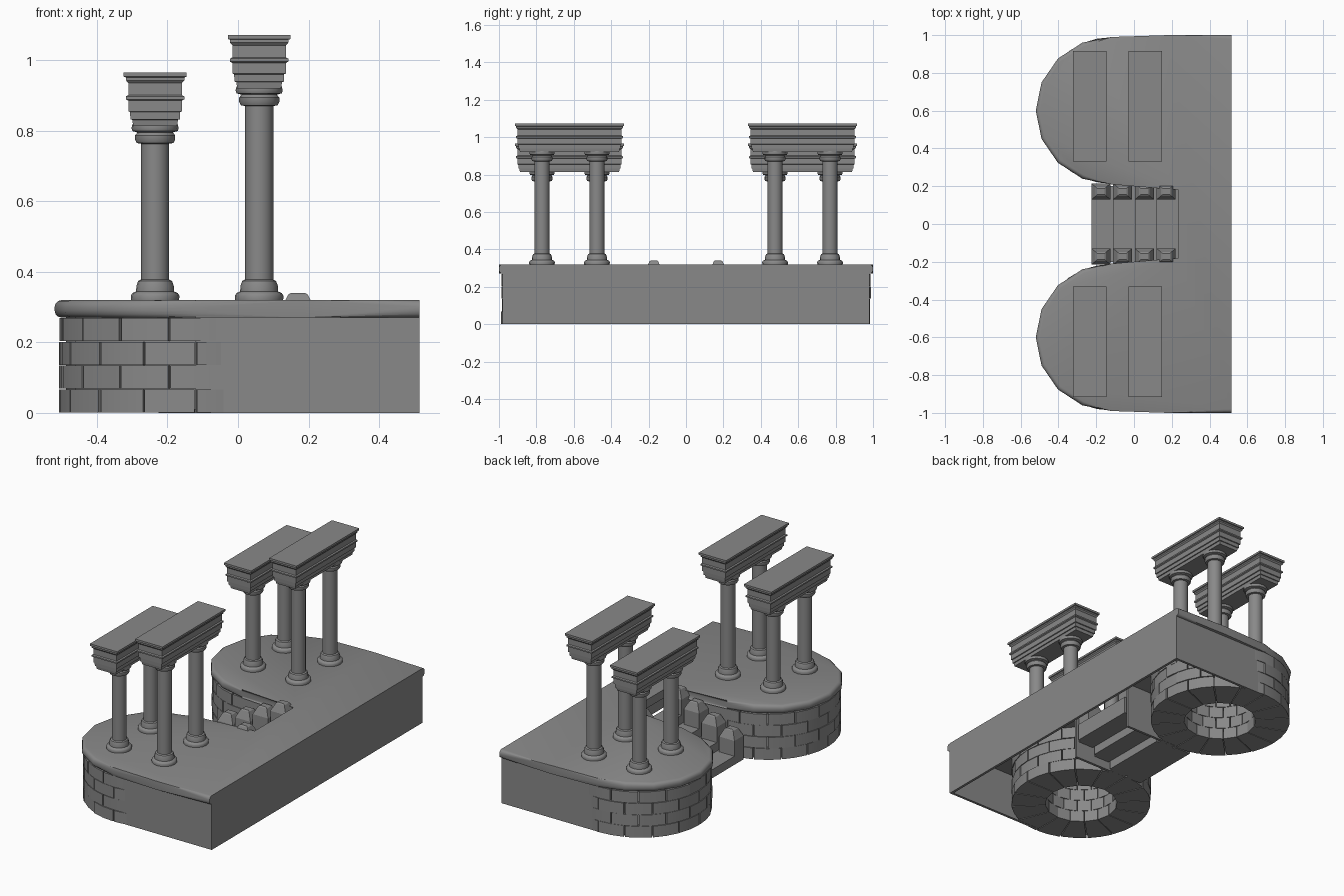
import bpy, bmesh, math, random
from mathutils import Vector

random.seed(4)
cube = bpy.data.objects.get("Cube")
if cube:
    bpy.data.objects.remove(cube, do_unlink=True)

stone = bpy.data.materials.new("grey_stone")
stone.use_nodes = True
grey = (0.25, 0.25, 0.25, 1)
stone.diffuse_color = grey
stone.node_tree.nodes["Principled BSDF"].inputs["Base Color"].default_value = grey

LOBE_X, LOBE_Y = -0.12, 0.6
SIDES = 16
STEP = 2 * math.pi / SIDES
SLAB_Z, FLOOR_Z = 0.27, 0.32


def finish(name, bm, smooth=False):
    bmesh.ops.recalc_face_normals(bm, faces=bm.faces)
    mesh = bpy.data.meshes.new(name)
    bm.to_mesh(mesh)
    bm.free()
    mesh.materials.append(stone)
    ob = bpy.data.objects.new(name, mesh)
    bpy.context.collection.objects.link(ob)
    if smooth:
        bpy.ops.object.select_all(action='DESELECT')
        ob.select_set(True)
        bpy.context.view_layer.objects.active = ob
        bpy.ops.object.shade_smooth_by_angle(angle=math.radians(40))
    return ob


def prism(bm, outline, z0, z1):
    """Extrude a flat outline between two heights."""
    low = [bm.verts.new((x, y, z0)) for x, y in outline]
    high = [bm.verts.new((x, y, z1)) for x, y in outline]
    n = len(outline)
    faces = [bm.faces.new(low[::-1]), bm.faces.new(high)]
    for i in range(n):
        j = (i + 1) % n
        faces.append(bm.faces.new((low[i], low[j], high[j], high[i])))
    return faces


def box(bm, x0, x1, y0, y1, z0, z1):
    return prism(bm, [(x0, y0), (x1, y0), (x1, y1), (x0, y1)], z0, z1)


def loft(bm, rings):
    """Skin a stack of closed rings and cap both ends."""
    loops = [[bm.verts.new(p) for p in ring] for ring in rings]
    for a, b in zip(loops, loops[1:]):
        for i in range(len(a)):
            j = (i + 1) % len(a)
            bm.faces.new((a[i], a[j], b[j], b[i]))
    bm.faces.new(loops[0][::-1])
    bm.faces.new(loops[-1])


def rect(x, y, hx, hy, z):
    return [(x + a * hx, y + b * hy, z) for a, b in ((-1, -1), (1, -1), (1, 1), (-1, 1))]


def circle(x, y, r, z):
    return [(x + r * math.cos(k * STEP), y + r * math.sin(k * STEP), z) for k in range(SIDES)]


# Terrace slab: two round lobes joined by a straight strip, with a rounded rim
right_half = []
for k in range(4, 13):
    a = k * STEP
    right_half.append((LOBE_X + 0.4 * math.cos(a), LOBE_Y + 0.39 * math.sin(a)))
outer = [(0.515, 1.0), (0.18, 1.0)] + right_half + [(0.235, 0.2)]
outline = outer + [(x, -y) for x, y in reversed(outer)]
bm = bmesh.new()
prism(bm, outline, SLAB_Z, FLOOR_Z)
rim = [e for e in bm.edges
       if abs(e.verts[0].co.z - e.verts[1].co.z) < 1e-5
       and min(v.co.x for v in e.verts) < 0.5
       and max(v.co.x for v in e.verts) != min(v.co.x for v in e.verts)]
bmesh.ops.bevel(bm, geom=rim, offset=0.02, segments=3, profile=0.5,
                affect='EDGES', clamp_overlap=True)
finish("terrace_slab", bm, True)

# Plain walls under the slab, open below
bm = bmesh.new()
box(bm, 0.5, 0.515, -0.98, 0.98, 0, SLAB_Z + 0.01)
for s in (-1, 1):
    box(bm, LOBE_X, 0.5, s * 0.965, s * 0.98, 0, SLAB_Z + 0.01)
    box(bm, LOBE_X, 0.235, s * 0.215, s * 0.23, 0, SLAB_Z + 0.01)
finish("terrace_walls", bm)


# Round bastions of staggered bricks
def bastion(name, cy):
    bm = bmesh.new()
    height = SLAB_Z / 4
    for row in range(4):
        for k in range(SIDES):
            start = (k + 0.5 * (row % 2)) * STEP
            gap = 0.008
            angles = [start + gap, start + STEP / 2, start + STEP - gap]
            r = 0.386 + random.uniform(-0.003, 0.003)
            arc = [(r, a) for a in angles] + [(0.2, angles[2]), (0.2, angles[0])]
            pts = [(LOBE_X + q * math.cos(a), cy + q * math.sin(a)) for q, a in arc]
            faces = prism(bm, pts, row * height + 0.001, (row + 1) * height - 0.001)
            edges = {e for f in faces for e in f.edges
                     if all((Vector((v.co.x - LOBE_X, v.co.y - cy))).length > 0.3 for v in e.verts)}
            edges = [e for e in edges if e.calc_face_angle(0) > 0.8]
            bmesh.ops.bevel(bm, geom=edges, offset=0.011, segments=2, profile=0.5,
                            affect='EDGES', clamp_overlap=True)
    # Mortar drum behind the joints
    drum = [[bm.verts.new(p) for p in circle(LOBE_X, cy, 0.368, z)] for z in (0.01, SLAB_Z)]
    for i in range(SIDES):
        j = (i + 1) % SIDES
        bm.faces.new((drum[0][i], drum[0][j], drum[1][j], drum[1][i]))
    finish(name, bm, True)


bastion("left_bastion", LOBE_Y)
bastion("right_bastion", -LOBE_Y)

# Stairs between the bastions, with a capped post at both ends of each step
steps, posts = bmesh.new(), bmesh.new()
for i in range(4):
    x0 = -0.225 + i * 0.115
    top = 0.05 * (i + 1)
    for s in (-1, 1):
        box(steps, x0, x0 + 0.115, 0, s * 0.2, max(0, top - 0.1), top)
        cx, cy, cap = x0 + 0.05, s * 0.172, top + 0.14
        loft(posts, [rect(cx, cy, h, h * 0.85, z) for h, z in (
            (0.05, max(0, top - 0.1)), (0.05, cap - 0.05), (0.045, cap - 0.04),
            (0.028, cap - 0.005), (0.02, cap))])
finish("stairs", steps)
finish("stair_posts", posts)

# Column and beam sections as (half width, height) pairs
base = [(0.068, 0), (0.069, 0.012), (0.064, 0.02), (0.054, 0.024), (0.053, 0.04),
        (0.048, 0.054), (0.04, 0.058)]
capital = [(0.04, 0), (0.052, 0.002), (0.057, 0.012), (0.057, 0.024), (0.05, 0.032),
           (0.064, 0.036), (0.067, 0.044), (0.064, 0.056)]
beam = [(0.062, 0), (0.065, 0.018), (0.07, 0.019), (0.071, 0.04), (0.076, 0.042),
        (0.076, 0.072), (0.083, 0.076), (0.083, 0.084), (0.076, 0.088),
        (0.076, 0.122), (0.083, 0.13), (0.083, 0.138), (0.089, 0.14), (0.089, 0.152)]


def gateway(name, x, cy, beam_z):
    # Pair of columns
    for label, y in (("inner", -0.147), ("outer", 0.147)):
        bm = bmesh.new()
        y = cy + math.copysign(1, cy) * y
        profile = [(r, FLOOR_Z + z) for r, z in base]
        profile += [(r, beam_z - 0.05 + z) for r, z in capital]
        loft(bm, [circle(x, y, r, z) for r, z in profile])
        finish(f"{name}_{label}_column", bm, True)
    # Moulded beam
    bm = bmesh.new()
    loft(bm, [rect(x, cy, h, h + 0.203, beam_z + z) for h, z in beam])
    finish(name + "_beam", bm)


for side, cy in (("left", 0.623), ("right", -0.623)):
    gateway(side + "_low_gateway", -0.235, cy, 0.813)
    gateway(side + "_tall_gateway", 0.06, cy, 0.92)
